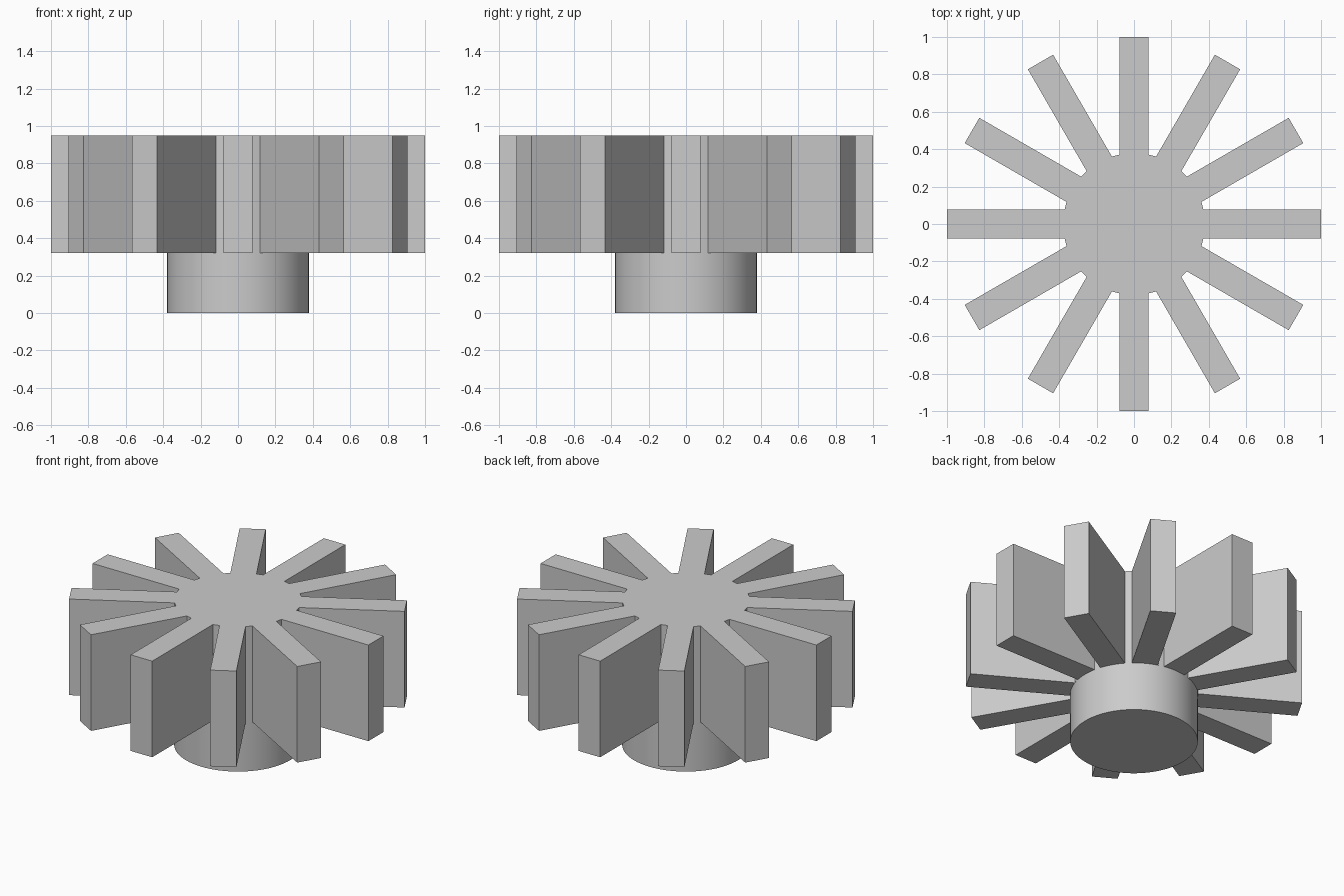
import bpy, bmesh
from math import sin, cos, asin, tau
from mathutils import Matrix, Vector

cube = bpy.data.objects.get("Cube")
if cube:
    bpy.data.objects.remove(cube, do_unlink=True)

FINS, HUB_R, HALF_W = 12, 0.379, 0.078
FIN_Z, TOP_Z = 0.32, 0.95

grey = bpy.data.materials.new("plain grey")
grey.use_nodes = True
grey.diffuse_color = (0.6, 0.6, 0.6, 1)
grey.node_tree.nodes["Principled BSDF"].inputs["Base Color"].default_value = grey.diffuse_color


def extruded(name, outline, z0, z1):
    """Closed outline extruded straight up from z0 to z1."""
    bm = bmesh.new()
    face = bm.faces.new([bm.verts.new((p.x, p.y, z0)) for p in outline])
    new = bmesh.ops.extrude_face_region(bm, geom=[face], use_keep_orig=True)["geom"]
    bmesh.ops.translate(bm, vec=(0, 0, z1 - z0),
                        verts=[v for v in new if isinstance(v, bmesh.types.BMVert)])
    bmesh.ops.recalc_face_normals(bm, faces=bm.faces)
    mesh = bpy.data.meshes.new(name)
    bm.to_mesh(mesh)
    bm.free()
    mesh.materials.append(grey)
    obj = bpy.data.objects.new(name, mesh)
    bpy.context.collection.objects.link(obj)
    bpy.ops.object.select_all(action="DESELECT")
    bpy.context.view_layer.objects.active = obj
    obj.select_set(True)
    bpy.ops.object.shade_smooth_by_angle()
    return obj


def on_circle(a):
    return Vector((HUB_R * cos(a), HUB_R * sin(a), 0))


# Finned wheel: each fin, then the short arc of hub before the next fin
root = asin(HALF_W / HUB_R)
pitch = tau / FINS
gap = pitch - 2 * root
sector = [on_circle(-root), Vector((1, -HALF_W, 0)), Vector((1, HALF_W, 0)),
          on_circle(root), on_circle(root + gap / 2)]
wheel = [Matrix.Rotation(i * pitch, 3, "Z") @ p for i in range(FINS) for p in sector]
extruded("finned_wheel", wheel, FIN_Z, TOP_Z)

# Round shaft below the fins
extruded("shaft", [on_circle(tau * i / 96) for i in range(96)], 0, FIN_Z)
